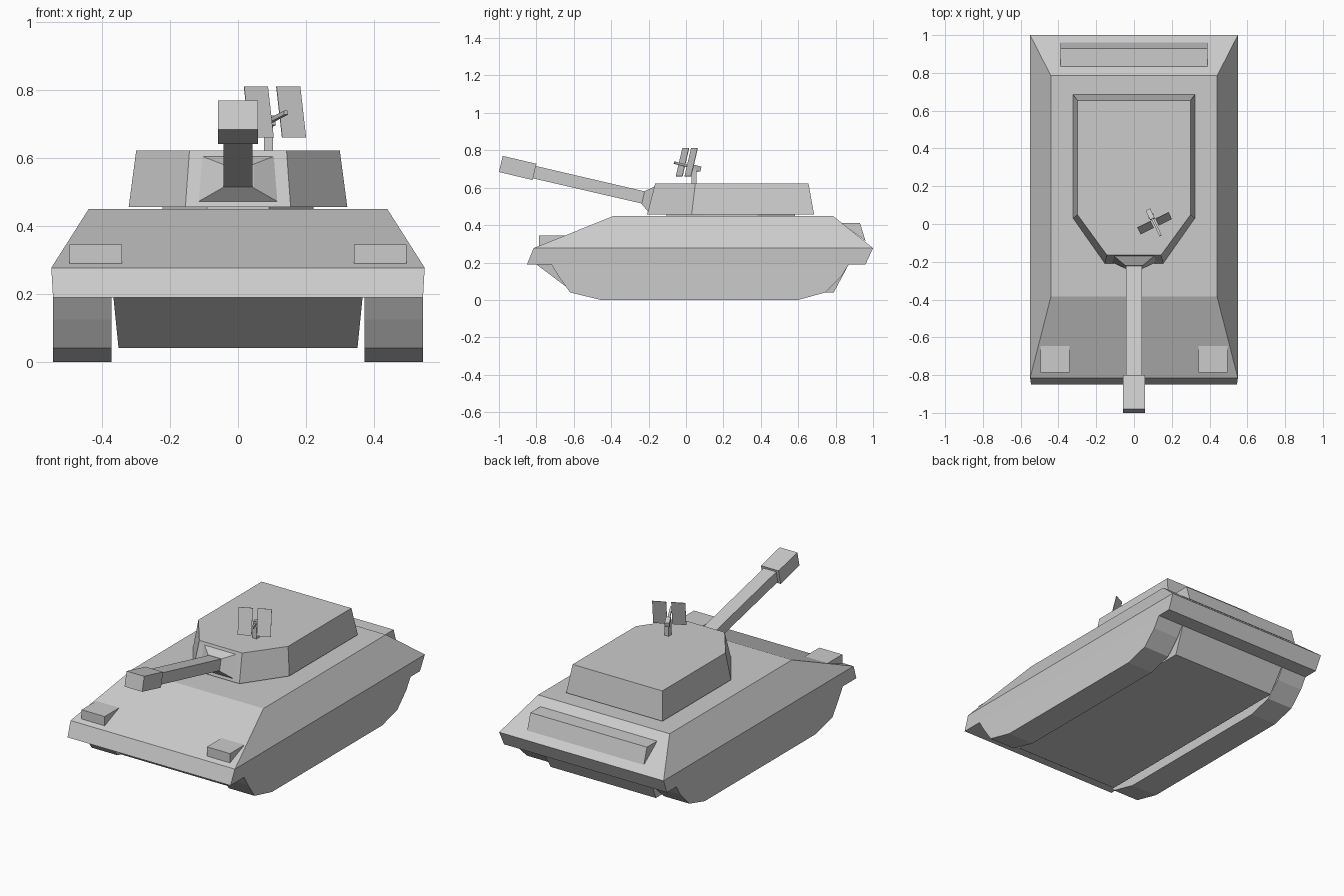
import bpy, bmesh, math
from mathutils import Matrix, Vector

if "Cube" in bpy.data.objects:
    bpy.data.objects.remove(bpy.data.objects["Cube"])


def loft(name, rings, mirror=False):
    """Closed solid through rings that have equal point counts."""
    bm = bmesh.new()
    loops = [[bm.verts.new(p) for p in r] for r in rings]
    n = len(loops[0])
    for a, b in zip(loops, loops[1:]):
        for i in range(n):
            j = (i + 1) % n
            bm.faces.new((a[i], a[j], b[j], b[i]))
    bm.faces.new(loops[0][::-1])
    bm.faces.new(loops[-1])
    bmesh.ops.recalc_face_normals(bm, faces=bm.faces)
    me = bpy.data.meshes.new(name)
    bm.to_mesh(me)
    bm.free()
    ob = bpy.data.objects.new(name, me)
    bpy.context.collection.objects.link(ob)
    if mirror:
        ob.modifiers.new("Mirror", 'MIRROR').use_axis[0] = True
    return ob


def rect(x, y0, y1, z):
    return [(-x, y0, z), (x, y0, z), (x, y1, z), (-x, y1, z)]


def prism(name, x0, x1, profile, mirror=False):
    """Side profile of (y, z) points extruded along x."""
    return loft(name, [[(x, y, z) for y, z in profile] for x in (x0, x1)], mirror)


def box(name, size, mat):
    x, y, z = (s / 2 for s in size)
    ob = loft(name, [rect(x, -y, y, -z), rect(x, -y, y, z)])
    ob.data.transform(mat)
    return ob


# Hull
loft("upper_hull", [rect(.545, -.85, .96, .19),
                    rect(.55, -.815, 1.0, .277),
                    rect(.44, -.385, .785, .45)])
loft("lower_hull", [rect(.352, -.60, .79, .04), rect(.367, -.80, .87, .19)])

# Tracks
prism("track", .372, .545,
      [(-.72, .19), (-.68, .125), (-.62, .04), (-.455, 0),
       (.60, 0), (.745, .04), (.83, .125), (.87, .19)], mirror=True)

# Front lamp housings and rear stowage box
prism("lamp_housing", .342, .496, [(-.785, .289), (-.785, .345), (-.642, .345)], mirror=True)
prism("rear_box", -.39, .39, [(.83, .411), (.93, .411), (.96, .315)])

# Turret ring and turret
angles = [math.radians(22.5 + 45 * i) for i in range(8)]
k = 1 / math.cos(math.radians(22.5))
loft("turret_ring", [[(.222 * k * math.cos(a), .24 + .343 * k * math.sin(a), z)
                      for a in angles] for z in (.44, .465)])


def turret_ring(x, xf, yf, ym, yr, z):
    return [(-xf, yf, z), (xf, yf, z), (x, ym, z), (x, yr, z), (-x, yr, z), (-x, ym, z)]


loft("turret", [turret_ring(.322, .155, -.208, .03, .685, .456),
                turret_ring(.30, .143, -.165, .05, .655, .622)])

# Mantlet, barrel and muzzle
loft("mantlet", [[(-.117, -.203, .472), (.117, -.203, .472), (.107, -.168, .606), (-.107, -.168, .606)],
                 [(-.045, -.237, .513), (.045, -.237, .513), (.045, -.221, .582), (-.045, -.221, .582)]])
prism("barrel", -.042, .042, [(-.215, .579), (-.82, .72), (-.835, .654), (-.23, .514)])
prism("muzzle", -.059, .059, [(-.80, .728), (-.98, .77), (-1.0, .684), (-.82, .641)])

# Roof gun: post, receiver, barrel and split shield, turned to one side
base = Matrix.Translation((.09, .043, 0)) @ Matrix.Rotation(math.radians(26), 4, 'Z')
box("gun_post", (.026, .026, .09), Matrix.Translation((.09, .043, .655)))
gun = base @ Matrix.Translation((0, 0, .707)) @ Matrix.Rotation(math.radians(-13), 4, 'X')
box("gun_receiver", (.026, .055, .028), gun @ Matrix.Translation((0, .008, 0)))
box("gun_barrel", (.012, .11, .012), gun @ Matrix.Translation((0, -.065, 0)))
for side, s in (("left", -1), ("right", 1)):
    m = base @ Matrix.Translation((s * .053, -.043, .736)) @ Matrix.Rotation(math.radians(-14.5), 4, 'X')
    box("gun_shield_" + side, (.078, .003, .155), m)
